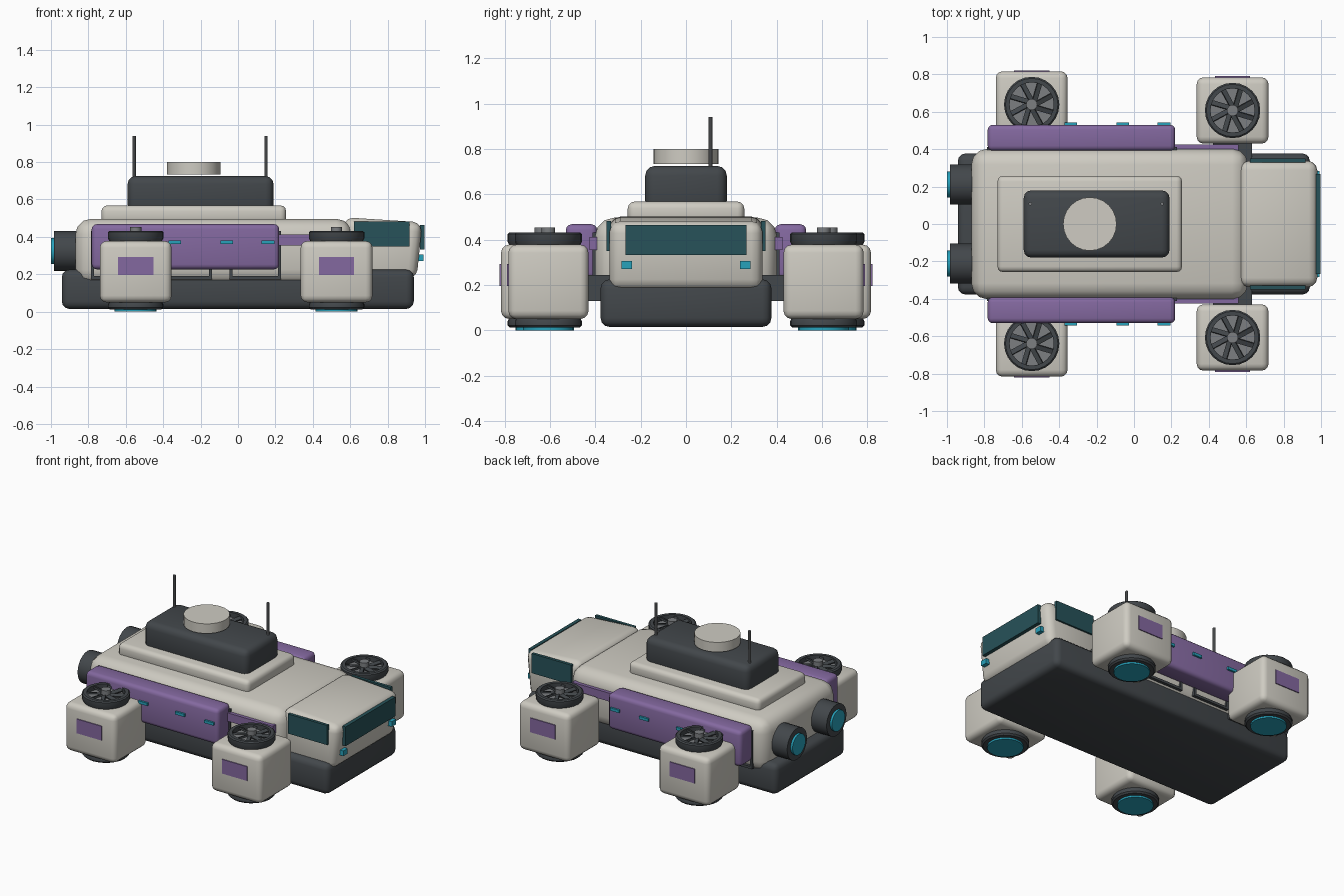
import bpy, bmesh, math
from mathutils import Matrix, Vector

if "Cube" in bpy.data.objects:
    bpy.data.objects.remove(bpy.data.objects["Cube"])


def material(name, rgb):
    m = bpy.data.materials.new(name)
    m.diffuse_color = (*rgb, 1)
    m.use_nodes = True
    m.node_tree.nodes["Principled BSDF"].inputs["Base Color"].default_value = m.diffuse_color
    return m


CREAM = material("cream", (0.62, 0.60, 0.54))
DARK = material("dark", (0.055, 0.063, 0.07))
PURPLE = material("purple", (0.23, 0.14, 0.35))
GLASS = material("glass", (0.02, 0.085, 0.1))
GLOW = material("glow", (0.02, 0.36, 0.5))
GREY = material("metal", (0.2, 0.21, 0.22))


def finish(name, bm, mat, bevel=0.0, segments=3):
    if bevel:
        bmesh.ops.bevel(bm, geom=bm.edges[:], offset=bevel, segments=segments,
                        profile=0.5, affect='EDGES')
    bmesh.ops.recalc_face_normals(bm, faces=bm.faces[:])
    me = bpy.data.meshes.new(name)
    bm.to_mesh(me)
    bm.free()
    me.materials.append(mat)
    ob = bpy.data.objects.new(name, me)
    bpy.context.collection.objects.link(ob)
    bpy.ops.object.select_all(action='DESELECT')
    ob.select_set(True)
    bpy.context.view_layer.objects.active = ob
    bpy.ops.object.shade_smooth_by_angle(angle=math.radians(35))
    return ob


def box(name, x, y, z, mat, bevel=0.0):
    """Box from (min, max) ranges."""
    bm = bmesh.new()
    bmesh.ops.create_cube(bm, size=1)
    for v in bm.verts:
        v.co = Vector([(r[0] + r[1]) / 2 + c * (r[1] - r[0]) for c, r in zip(v.co, (x, y, z))])
    return finish(name, bm, mat, bevel)


def cylinder(name, centre, r, depth, mat, axis='Z', sides=24):
    bm = bmesh.new()
    turn = Matrix.Rotation(math.pi / 2, 4, 'Y') if axis == 'X' else Matrix()
    bmesh.ops.create_cone(bm, cap_ends=True, segments=sides, radius1=r, radius2=r, depth=depth,
                          matrix=Matrix.Translation(centre) @ turn)
    return finish(name, bm, mat)


def ring(name, centre, profile, mat, sides=24):
    """Closed (radius, height) profile lathed around z."""
    bm = bmesh.new()
    loops = []
    for i in range(sides):
        a = 2 * math.pi * i / sides
        loops.append([bm.verts.new((centre[0] + r * math.cos(a), centre[1] + r * math.sin(a), centre[2] + h))
                      for r, h in profile])
    n = len(profile)
    for i in range(sides):
        p, q = loops[i], loops[(i + 1) % sides]
        for j in range(n):
            bm.faces.new((p[j], q[j], q[(j + 1) % n], p[(j + 1) % n]))
    return finish(name, bm, mat)


def span(s, a, b):
    """Range in y mirrored by side."""
    return tuple(sorted((s * a, s * b)))


# Hull, body and roof
box("base_hull", (-0.942, 0.94), (-0.377, 0.377), (0.015, 0.225), DARK, 0.04)
box("main_body", (-0.87, 0.61), (-0.402, 0.402), (0.14, 0.497), CREAM, 0.085)
box("roof_plate", (-0.73, 0.257), (-0.257, 0.257), (0.47, 0.568), CREAM, 0.03)
box("roof_tower", (-0.59, 0.19), (-0.18, 0.18), (0.53, 0.725), DARK, 0.042)
cylinder("roof_dome_disc", (-0.236, 0, 0.767), 0.143, 0.066, CREAM)
for i, x in enumerate((-0.555, 0.15)):
    cylinder(f"antenna_{i}", (x, 0.108, 0.81), 0.009, 0.26, GREY, sides=10)

# Cab with sloped roof and nose
bm = bmesh.new()
outline = [(0.565, 0.175), (0.955, 0.175), (0.985, 0.478), (0.565, 0.505)]
face = bm.faces.new([bm.verts.new((x, -0.338, z)) for x, z in outline])
ext = bmesh.ops.extrude_face_region(bm, geom=[face])
for v in ext["geom"]:
    if isinstance(v, bmesh.types.BMVert):
        v.co.y = 0.338
finish("cab", bm, CREAM, 0.05)
box("windshield", (0.974, 0.998), (-0.267, 0.267), (0.333, 0.464), GLASS)


def thruster(tag, x, y, s):
    """Lift pod: housing, fan, nozzle, badge and arm."""
    box(f"{tag}_housing", (x - 0.192, x + 0.192), (y - 0.177, y + 0.177), (0.05, 0.378), CREAM, 0.036)
    box(f"{tag}_arm", (x - 0.105, x + 0.105), span(s, 0.3, abs(y) - 0.1), (0.13, 0.243), DARK)
    ring(f"{tag}_fan_ring", (x, y, 0),
         [(0.118, 0.36), (0.132, 0.36), (0.148, 0.392), (0.148, 0.425), (0.14, 0.432), (0.118, 0.432)], DARK)
    cylinder(f"{tag}_fan_disc", (x, y, 0.385), 0.12, 0.03, GREY)
    cylinder(f"{tag}_fan_hub", (x, y, 0.425), 0.03, 0.055, GREY, sides=16)
    bm = bmesh.new()
    for k in range(8):
        m = (Matrix.Translation((x, y, 0.415)) @ Matrix.Rotation(k * math.pi / 4 + 0.2, 4, 'Z')
             @ Matrix.Translation((0.07, 0.012, 0)) @ Matrix.Rotation(0.3, 4, 'Z')
             @ Matrix.Rotation(0.35, 4, 'X') @ Matrix.Diagonal((0.1, 0.026, 0.01, 1)))
        bmesh.ops.create_cube(bm, size=1, matrix=m)
    finish(f"{tag}_fan_blades", bm, DARK)
    ring(f"{tag}_nozzle", (x, y, 0),
         [(0.112, 0.012), (0.138, 0.012), (0.148, 0.022), (0.148, 0.04), (0.138, 0.06), (0.112, 0.06)], DARK)
    cylinder(f"{tag}_nozzle_glow", (x, y, 0.02), 0.112, 0.04, GLOW)
    box(f"{tag}_badge", (x - 0.094, x + 0.094), span(s, abs(y) + 0.16, abs(y) + 0.183), (0.195, 0.292), PURPLE)


for side, s in (("right", -1), ("left", 1)):
    # Cab side glass and lamps
    box(f"{side}_cab_window", (0.62, 0.917), span(s, 0.33, 0.35), (0.35, 0.483), GLASS)
    box(f"{side}_headlight", (0.94, 0.992), span(s, 0.238, 0.284), (0.27, 0.305), GLOW)
    # Side cargo pod, trim strip and marker lights
    box(f"{side}_cargo_pod", (-0.782, 0.22), span(s, 0.392, 0.53), (0.227, 0.468), PURPLE, 0.026)
    box(f"{side}_trim_strip", (-0.7, 0.56), span(s, 0.38, 0.425), (0.355, 0.412), PURPLE)
    for i, x in enumerate((-0.338, -0.06, 0.16)):
        box(f"{side}_marker_{i}", (x - 0.034, x + 0.034), span(s, 0.52, 0.543), (0.363, 0.382), GLOW)
    # Panel frames behind the pods
    for i in range(3):
        a = -0.785 + 0.37 * i
        b = a + 0.275
        for n, xr, zr in (("low", (a, b), (0.173, 0.19)), ("high", (a, b), (0.415, 0.432)),
                          ("rear", (a, a + 0.016), (0.19, 0.415)), ("fore", (b - 0.016, b), (0.19, 0.415))):
            box(f"{side}_frame_{i}_{n}", xr, span(s, 0.392, 0.412), zr, DARK)
    # Rear engines
    cylinder(f"{side}_rear_engine", (-0.895, s * 0.212, 0.324), 0.107, 0.18, DARK, 'X')
    cylinder(f"{side}_rear_engine_glow", (-0.98, s * 0.212, 0.324), 0.07, 0.04, GLOW, 'X')
    # Lift thrusters
    thruster(f"{side}_rear_thruster", -0.547, s * 0.639, s)
    thruster(f"{side}_front_thruster", 0.527, s * 0.607, s)
